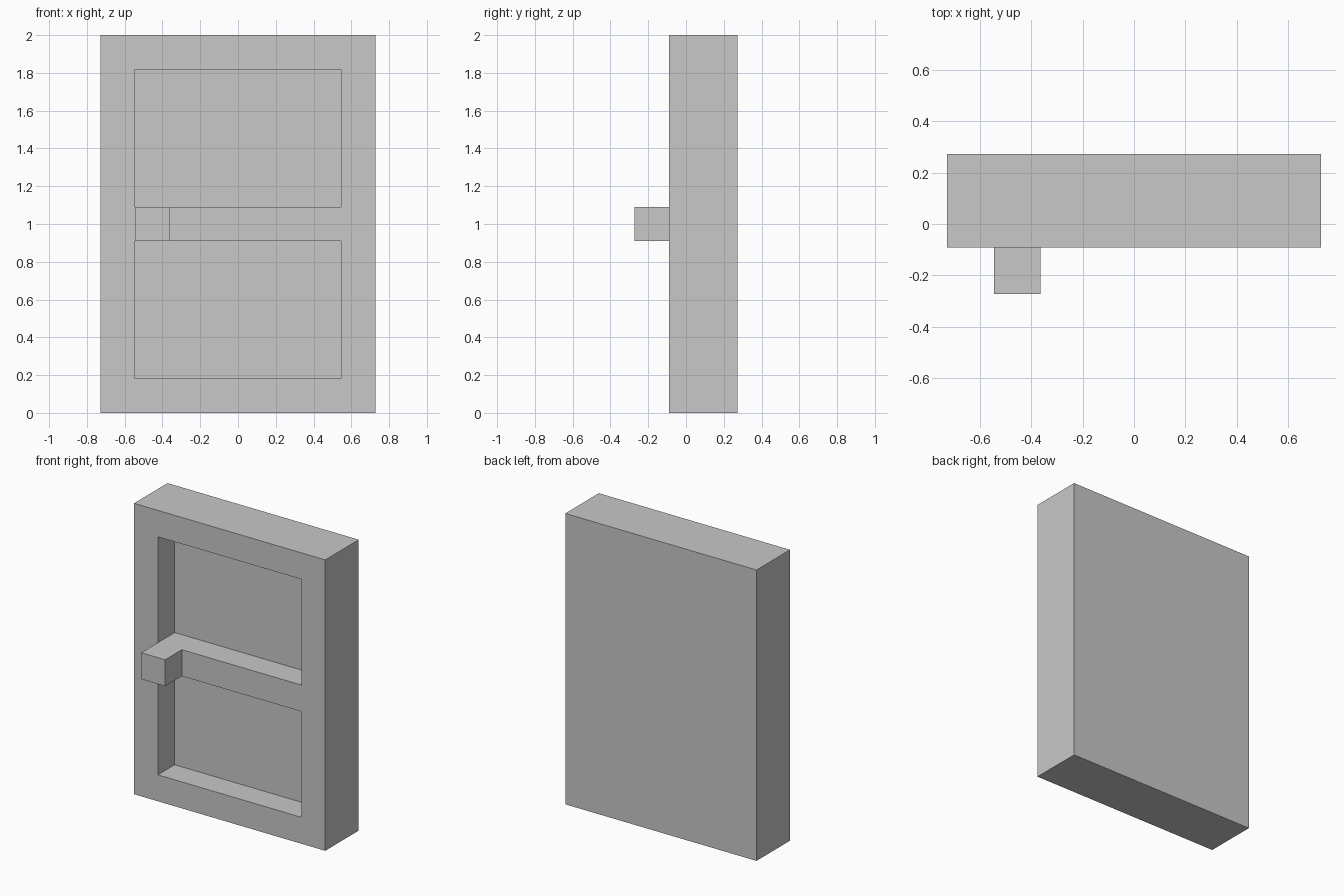
import bpy
import bmesh
from mathutils import Vector

cube = bpy.data.objects.get("Cube")
if cube:
    bpy.data.objects.remove(cube, do_unlink=True)

U = 2 / 11  # module: the door is 8 wide, 2 deep and 11 high

grey = bpy.data.materials.new("plain_grey")
grey.use_nodes = True
colour = (0.578, 0.578, 0.578, 1)
grey.diffuse_color = colour
grey.node_tree.nodes["Principled BSDF"].inputs["Base Color"].default_value = colour


def box(low, high):
    """Box between two corners given in modules."""
    bm = bmesh.new()
    bmesh.ops.create_cube(bm, size=1)
    low, high = Vector(low) * U, Vector(high) * U
    for v in bm.verts:
        v.co = (low + high) / 2 + v.co * (high - low)
    return bm


def finish(bm, name):
    bmesh.ops.recalc_face_normals(bm, faces=bm.faces)
    mesh = bpy.data.meshes.new(name)
    bm.to_mesh(mesh)
    bm.free()
    mesh.materials.append(grey)
    obj = bpy.data.objects.new(name, mesh)
    bpy.context.collection.objects.link(obj)


# Door slab, cut along the stiles and rails
door = box((-4, -0.5, 0), (4, 1.5, 11))
cuts = [((x, 0, 0), (1, 0, 0)) for x in (-3, 3)]
cuts += [((0, 0, z), (0, 0, 1)) for z in (1, 5, 6, 10)]
for point, normal in cuts:
    geom = door.verts[:] + door.edges[:] + door.faces[:]
    bmesh.ops.bisect_plane(door, geom=geom, plane_co=Vector(point) * U,
                           plane_no=normal)

# Two panels sunk into the front
panels = []
for f in door.faces:
    c = f.calc_center_median() / U
    if c.y < -0.4 and abs(c.x) < 3 and 0.6 < abs(c.z - 5.5) < 4.4:
        panels.append(f)
sunk = bmesh.ops.extrude_face_region(door, geom=panels)["geom"]
verts = [g for g in sunk if isinstance(g, bmesh.types.BMVert)]
bmesh.ops.translate(door, verts=verts, vec=(0, U, 0))
openings = [f for f in panels if f.is_valid and f not in sunk]
bmesh.ops.delete(door, geom=openings, context="FACES_ONLY")
finish(door, "door")

# Square handle on the middle rail
finish(box((-3, -1.5, 5), (-2, -0.5, 6)), "handle")
